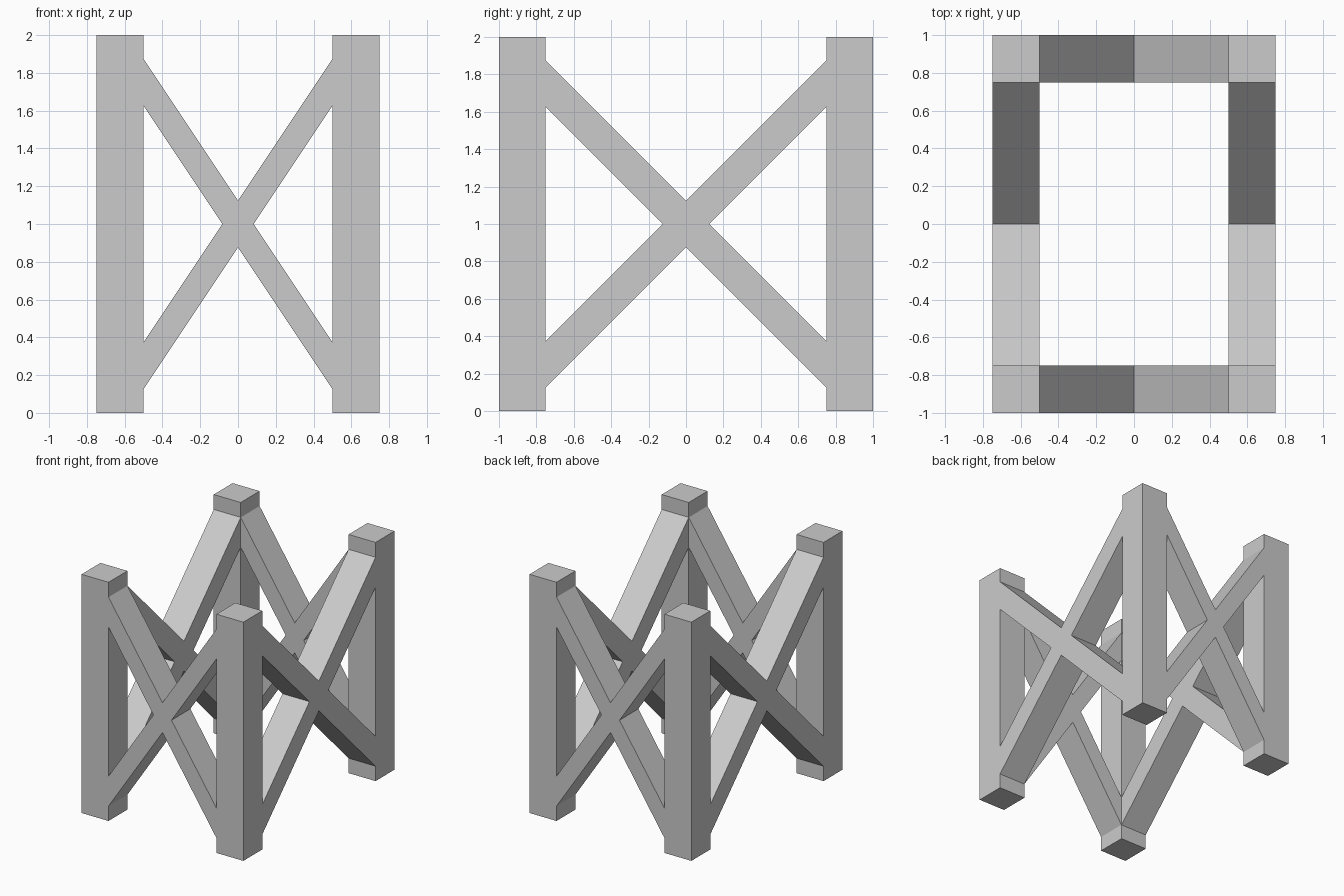
import bpy, bmesh
from mathutils import Vector

if "Cube" in bpy.data.objects:
    bpy.data.objects.remove(bpy.data.objects["Cube"])

T = 0.25    # timber thickness
H = 2.0     # height


def prism(name, profile, to_world, depth):
    """Extrude a closed 2D profile along a world-space depth vector."""
    bm = bmesh.new()
    face = bm.faces.new([bm.verts.new(to_world(u, z)) for u, z in profile])
    ext = bmesh.ops.extrude_face_region(bm, geom=[face])
    moved = [g for g in ext["geom"] if isinstance(g, bmesh.types.BMVert)]
    bmesh.ops.translate(bm, verts=moved, vec=Vector(depth))
    bmesh.ops.recalc_face_normals(bm, faces=bm.faces)
    mesh = bpy.data.meshes.new(name)
    bm.to_mesh(mesh)
    bm.free()
    obj = bpy.data.objects.new(name, mesh)
    bpy.context.collection.objects.link(obj)
    return obj


def cross_profile(half):
    """Outline of two crossing braces spanning -half..half between posts."""
    t, rise = T / 2, 0.75
    notch = t * half / rise
    right = [(half, H / 2 - rise - t), (half, H / 2 - rise + t), (notch, H / 2),
             (half, H / 2 + rise - t), (half, H / 2 + rise + t), (0, H / 2 + t)]
    left = [(-u, H - z) for u, z in right]
    return right + left


# Corner posts
square = [(0, 0), (T, 0), (T, H), (0, H)]
for xn, x in (("left", -0.75), ("right", 0.5)):
    for yn, y in (("front", -1.0), ("back", 0.75)):
        prism(f"{yn}_{xn}_post", square,
              lambda u, z: (x + u, y, z), (0, T, 0))

# Front and back cross braces
for name, y in (("front", -1.0), ("back", 0.75)):
    prism(f"{name}_cross_brace", cross_profile(0.5),
          lambda u, z: (u, y, z), (0, T, 0))

# Left and right cross braces
for name, x in (("left", -0.75), ("right", 0.5)):
    prism(f"{name}_cross_brace", cross_profile(0.75),
          lambda u, z: (x, u, z), (T, 0, 0))
